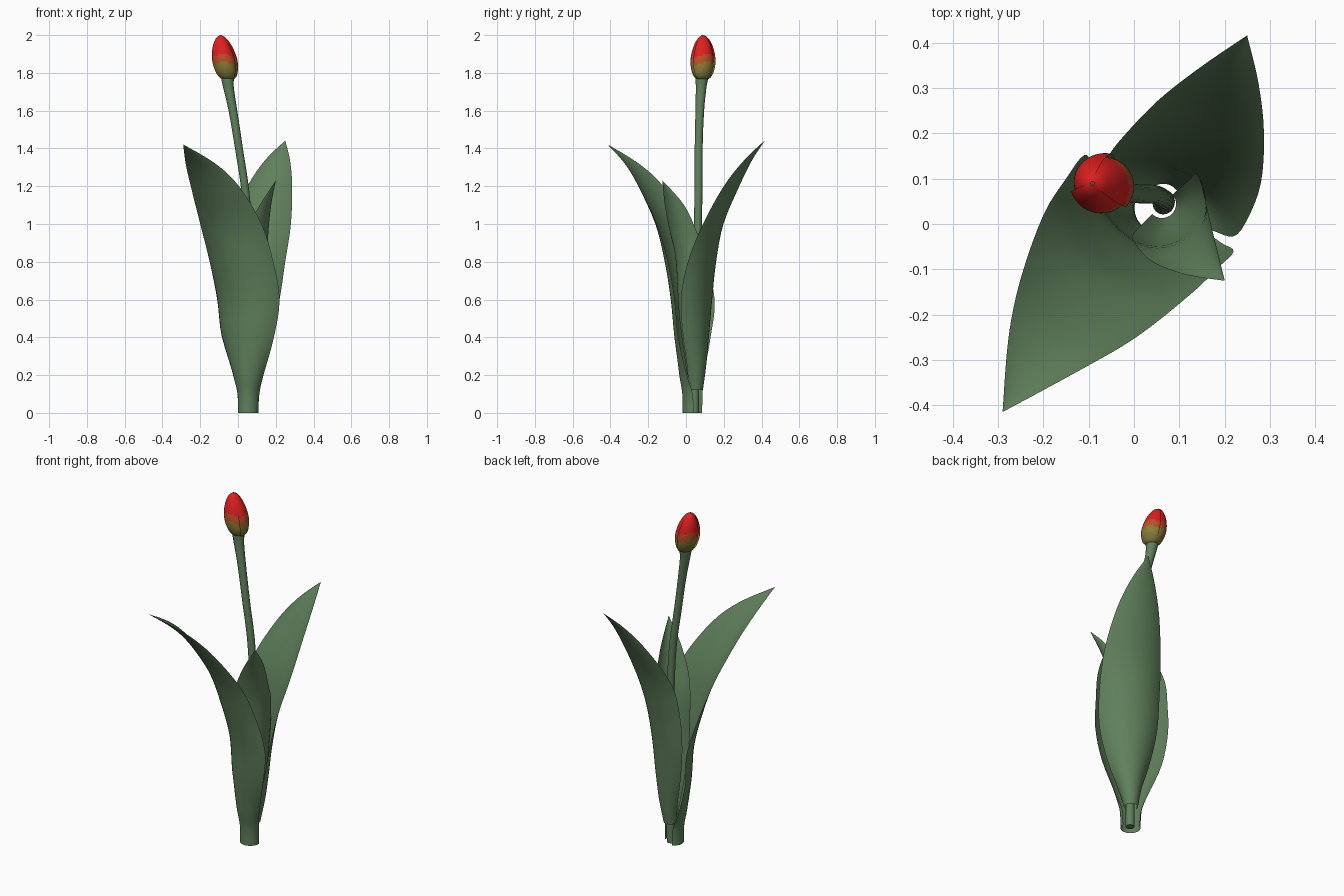
import bpy, math
from mathutils import Vector

if "Cube" in bpy.data.objects:
    bpy.data.objects.remove(bpy.data.objects["Cube"])


def material(name, rgb):
    m = bpy.data.materials.new(name)
    m.diffuse_color = (*rgb, 1)
    m.use_nodes = True
    m.node_tree.nodes["Principled BSDF"].inputs["Base Color"].default_value = m.diffuse_color
    return m


GREEN = material("leaf green", (0.115, 0.215, 0.105))
OLIVE = material("bud olive", (0.19, 0.18, 0.04))
OCHRE = material("bud ochre", (0.27, 0.20, 0.035))
ORANGE = material("bud burnt orange", (0.49, 0.075, 0.022))
RED = material("bud red", (0.72, 0.014, 0.014))


def spline(rows, steps):
    """Smooth interpolation through rows of numbers."""
    out = []
    for i in range(len(rows) - 1):
        p0, p1 = rows[max(i - 1, 0)], rows[i]
        p2, p3 = rows[i + 1], rows[min(i + 2, len(rows) - 1)]
        for s in range(steps):
            t = s / steps
            row = []
            for a, b, c, d in zip(p0, p1, p2, p3):
                row.append(b + 0.5 * t * (c - a + t * (2 * a - 5 * b + 4 * c - d
                                                       + t * (3 * (b - c) + d - a))))
            out.append(row)
    out.append(list(rows[-1]))
    return out


def sheet(name, grid, mats, closed=False):
    """Surface through a grid of points, smooth shaded."""
    n = len(grid[0])
    faces = []
    for r in range(len(grid) - 1):
        for c in range(n if closed else n - 1):
            d = (c + 1) % n
            faces.append((r * n + c, r * n + d, (r + 1) * n + d, (r + 1) * n + c))
    if closed:
        faces.append(tuple(reversed(range(n))))
        faces.append(tuple(range((len(grid) - 1) * n, len(grid) * n)))
    me = bpy.data.meshes.new(name)
    me.from_pydata([tuple(p) for row in grid for p in row], [], faces)
    for m in mats:
        me.materials.append(m)
    ob = bpy.data.objects.new(name, me)
    bpy.context.collection.objects.link(ob)
    bpy.ops.object.select_all(action='DESELECT')
    ob.select_set(True)
    bpy.context.view_layer.objects.active = ob
    bpy.ops.object.shade_smooth_by_angle(angle=math.radians(40))
    return ob


def arc(z, lx, ly, rx, ry, depth, n=16):
    """Circular arc from the left edge to the right edge, bulging by depth."""
    mid = Vector(((lx + rx) / 2, (ly + ry) / 2))
    side = Vector((rx - lx, ry - ly))
    h = max(side.length / 2, 1e-4)
    side = side.normalized() if side.length > 1e-6 else Vector((1, 0))
    out = Vector((side.y, -side.x))
    if abs(depth) < 1e-3:
        depth = 1e-3 if depth >= 0 else -1e-3
    if depth < 0:
        out, depth = -out, -depth
    if h < 1e-3:
        depth = min(depth, h)
    rad = (h * h + depth * depth) / (2 * depth)
    half = 2 * math.atan2(depth, h)
    pts = []
    for i in range(n + 1):
        a = half * (2 * i / n - 1)
        p = mid + out * (depth - rad + rad * math.cos(a)) + side * rad * math.sin(a)
        pts.append((p.x, p.y, z))
    return pts


def leaf(name, rows):
    sheet(name, [arc(*r) for r in spline(rows, 4)], [GREEN])


# Leaves: height, left edge x y, right edge x y, bulge
leaf("front_leaf", [
    (0.00, 0.033, 0.085, 0.108, 0.040, 0.085),
    (0.10, 0.025, 0.088, 0.113, 0.035, 0.085),
    (0.20, -0.015, 0.095, 0.135, 0.005, 0.085),
    (0.40, -0.085, 0.13, 0.19, -0.04, 0.092),
    (0.60, -0.11, 0.152, 0.22, -0.06, 0.107),
    (0.80, -0.15, 0.10, 0.187, -0.095, 0.095),
    (1.00, -0.20, 0.02, 0.125, -0.155, 0.07),
    (1.20, -0.25, -0.12, 0.005, -0.25, 0.045),
    (1.32, -0.277, -0.25, -0.12, -0.323, 0.025),
    (1.42, -0.29, -0.413, -0.288, -0.414, 0.001)])
leaf("back_leaf", [
    (0.12, 0.027, 0.047, 0.075, 0.015, -0.062),
    (0.25, 0.005, 0.07, 0.125, 0.005, -0.07),
    (0.40, -0.03, 0.095, 0.175, -0.015, -0.075),
    (0.60, -0.06, 0.12, 0.22, -0.027, -0.078),
    (0.80, -0.06, 0.14, 0.25, 0.01, -0.072),
    (1.00, -0.035, 0.18, 0.28, 0.09, -0.055),
    (1.20, 0.05, 0.27, 0.287, 0.20, -0.04),
    (1.34, 0.145, 0.345, 0.275, 0.31, -0.02),
    (1.44, 0.249, 0.416, 0.25, 0.415, -0.001)])
leaf("small_leaf", [
    (0.15, 0.04, 0.022, 0.085, 0.065, 0.03),
    (0.50, 0.00, -0.02, 0.125, 0.10, 0.07),
    (0.80, 0.00, -0.04, 0.14, 0.11, 0.08),
    (0.95, 0.04, -0.083, 0.155, 0.06, 0.05),
    (1.10, 0.115, -0.112, 0.172, -0.01, 0.025),
    (1.23, 0.199, -0.125, 0.20, -0.124, 0.001)])

# Stem: height, centre x y, radius
stem = spline([(0.0, 0.065, 0.045, 0.024), (0.6, 0.067, 0.053, 0.022),
               (1.1, 0.046, 0.065, 0.021), (1.4, 0.005, 0.067, 0.021),
               (1.6, -0.027, 0.073, 0.023), (1.72, -0.05, 0.08, 0.028),
               (1.775, -0.056, 0.084, 0.033), (1.79, -0.058, 0.085, 0.02)], 4)
sheet("stem", [[(x + r * math.cos(k * math.pi / 8), y + r * math.sin(k * math.pi / 8), z)
                for k in range(16)] for z, x, y, r in stem], [GREEN], closed=True)

# Bud: three overlapping petals with wavy colour bands
PROFILE = spline([(1.763, 0.012), (1.772, 0.038), (1.80, 0.055), (1.85, 0.065),
                  (1.90, 0.061), (1.95, 0.046), (1.985, 0.025), (2.0, 0.004)], 5)
START, SPAN, COLS = -45, 140, 28
for p in range(3):
    grid = []
    for z, r in PROFILE:
        t = (z - 1.763) / 0.237
        row = []
        for c in range(COLS + 1):
            u = c / COLS
            a = math.radians(START + 120 * p + SPAN * u)
            rr = r * (1.07 - 0.17 * u)
            row.append((-0.052 - 0.040 * t + rr * math.cos(a),
                        0.086 + 0.004 * t + rr * math.sin(a), z))
        grid.append(row)
    petal = sheet(f"petal_{p + 1}", grid, [OLIVE, OCHRE, ORANGE, RED])
    for i, f in enumerate(petal.data.polygons):
        u = (i % COLS + 0.5) / COLS
        level = f.center.z - 0.022 * math.sin(math.pi * u)
        f.material_index = sum(level > lim for lim in (1.795, 1.835, 1.877))
